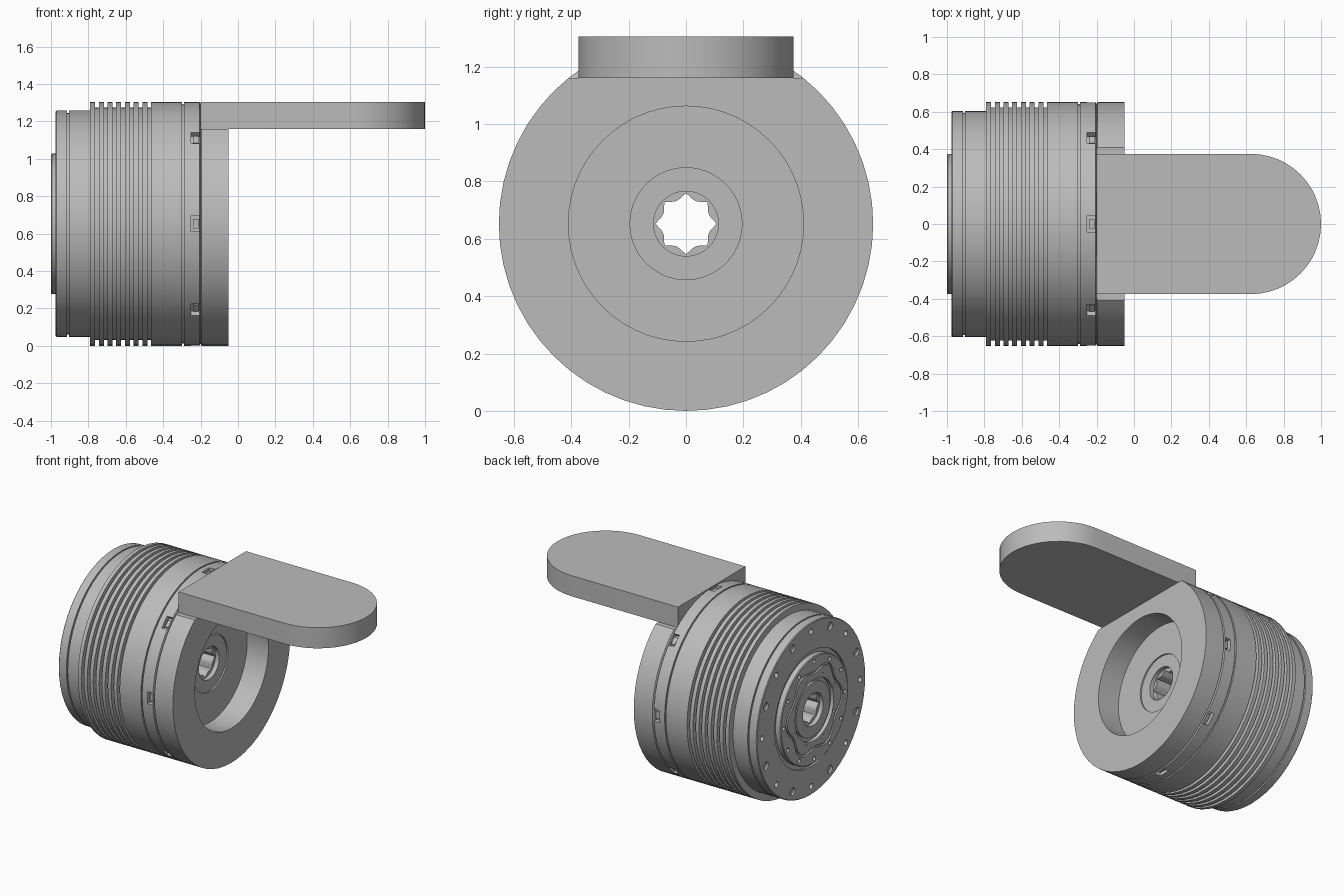
import bpy, bmesh
from math import sin, cos, pi, radians
from mathutils import Matrix, Vector

if "Cube" in bpy.data.objects:
    bpy.data.objects.remove(bpy.data.objects["Cube"])

R = 0.6525          # body radius, also the height of its axis
AXIS = Vector((0, 0, R))

metal = bpy.data.materials.new("plain grey metal")
metal.use_nodes = True
grey = (0.5, 0.5, 0.5, 1)
metal.diffuse_color = grey
metal.node_tree.nodes["Principled BSDF"].inputs["Base Color"].default_value = grey


def finish(bm, name):
    bmesh.ops.recalc_face_normals(bm, faces=bm.faces)
    mesh = bpy.data.meshes.new(name)
    bm.to_mesh(mesh)
    bm.free()
    mesh.materials.append(metal)
    obj = bpy.data.objects.new(name, mesh)
    bpy.context.collection.objects.link(obj)
    return obj


def turn(bm, profile, n):
    """Sweep a closed (x, radius) profile round the axis; radius may be a function of angle."""
    rings = []
    for x, r in profile:
        ring = []
        for i in range(n):
            a = 2 * pi * i / n
            rad = r(a) if callable(r) else r
            ring.append(bm.verts.new((x, rad * cos(a), R + rad * sin(a))))
        rings.append(ring)
    for k, ring in enumerate(rings):
        nxt = rings[(k + 1) % len(rings)]
        for i in range(n):
            j = (i + 1) % n
            bm.faces.new((ring[i], ring[j], nxt[j], nxt[i]))


def hole_circle(bm, count, radius, hole, x, depth, phase=0.0):
    """Cylinders along x, evenly spaced on a circle, centred on the face at x."""
    for i in range(count):
        a = 2 * pi * (i + phase) / count
        place = AXIS + Vector((x, radius * cos(a), radius * sin(a)))
        bmesh.ops.create_cone(bm, cap_ends=True, segments=16, radius1=hole, radius2=hole,
                              depth=2 * depth,
                              matrix=Matrix.Translation(place) @ Matrix.Rotation(pi / 2, 4, 'Y'))


def box(bm, lo, hi, turn_by=0.0):
    lo, hi = Vector(lo), Vector(hi)
    size = hi - lo
    bmesh.ops.create_cube(bm, size=1, matrix=Matrix.Translation(AXIS)
                          @ Matrix.Rotation(turn_by, 4, 'X')
                          @ Matrix.Translation((lo + hi) / 2) @ Matrix.Diagonal((*size, 1)))


def activate(obj):
    bpy.ops.object.select_all(action='DESELECT')
    obj.select_set(True)
    bpy.context.view_layer.objects.active = obj


def cut(obj, bm):
    cutter = finish(bm, "cutter")
    cutter.hide_render = True
    mod = obj.modifiers.new("cut", 'BOOLEAN')
    mod.operation, mod.solver, mod.object = 'DIFFERENCE', 'EXACT', cutter
    activate(obj)
    bpy.ops.object.modifier_apply(modifier=mod.name)
    bpy.data.objects.remove(cutter)


def smooth(obj):
    activate(obj)
    bpy.ops.object.shade_smooth_by_angle(angle=radians(30))


# Motor housing: stepped output face, rear collar, cooling fins, front band
BORE = 0.113
profile = [(-0.99, BORE), (-0.99, 0.19), (-0.975, 0.19), (-0.975, 0.215),
           (-1, 0.215), (-1, 0.37), (-0.995, 0.375), (-0.96, 0.375),
           (-0.96, 0.405), (-0.975, 0.405), (-0.975, 0.6), (-0.97, 0.605)]


def groove(x, width, r, depth):
    return [(x, r), (x, r - depth), (x + width, r - depth), (x + width, r)]


profile += groove(-0.913, 0.01, 0.605, 0.012)
profile += [(-0.79, 0.605), (-0.79, R)]
for i in range(7):
    profile += groove(-0.764 + 0.0465 * i, 0.02, R, 0.03)
profile += groove(-0.3, 0.01, R, 0.012)
profile += [(-0.206, R), (-0.2, R - 0.012), (-0.2, 0.41), (-0.215, 0.41),
            (-0.215, 0.195), (-0.225, 0.195), (-0.225, BORE)]
bm = bmesh.new()
turn(bm, profile, 56)
housing = finish(bm, "motor_housing")

# Eight slots round the front band
bm = bmesh.new()
for i in range(8):
    box(bm, (-0.25, -0.042, R - 0.035), (-0.206, 0.042, R + 0.05), i * pi / 4)
cut(housing, bm)

# Bolt holes, hub holes and the wavy groove in the output face
bm = bmesh.new()
hole_circle(bm, 8, 0.545, 0.019, -0.975, 0.04)
hole_circle(bm, 8, 0.545, 0.027, -0.975, 0.015, 0.5)
hole_circle(bm, 12, 0.341, 0.014, -1, 0.03)
hole_circle(bm, 8, 0.236, 0.01, -1, 0.03, 0.5)


def wave(offset):
    return lambda a: 0.285 + offset + 0.022 * cos(6 * a)


turn(bm, [(-1.02, wave(-0.008)), (-0.988, wave(-0.008)),
          (-0.988, wave(0.008)), (-1.02, wave(0.008))], 96)
cut(housing, bm)
smooth(housing)

# Pins lying in the slots
bm = bmesh.new()
for i in range(8):
    box(bm, (-0.24, -0.025, R - 0.05), (-0.212, 0.025, R - 0.015), i * pi / 4)
finish(bm, "slot_pins")

# Splined sleeve inside the bore
def spline(a):
    return 0.106 - 0.02 * abs(sin(4 * a))


bm = bmesh.new()
turn(bm, [(-0.96, BORE + 0.002), (-0.255, BORE + 0.002), (-0.255, spline), (-0.96, spline)], 64)
smooth(finish(bm, "splined_sleeve"))

# Front ring, flattened on top where the bracket sits
bm = bmesh.new()
turn(bm, [(-0.2, 0.41), (-0.2, R - 0.01), (-0.194, R), (-0.05, R), (-0.05, 0.41)], 56)
front_ring = finish(bm, "front_ring")
bm = bmesh.new()
box(bm, (-0.3, -1, 1.16 - R), (0.1, 1, 1))
cut(front_ring, bm)
smooth(front_ring)

# Mounting bracket: flat tab with a round end
HALF = 0.375
bm = bmesh.new()
outline = [(-0.2, HALF), (-0.2, -HALF)]
outline += [(1 - HALF + HALF * cos(a), HALF * sin(a))
            for a in (pi * (i / 24 - 0.5) for i in range(25))]
base = bm.faces.new([bm.verts.new((x, y, 1.16)) for x, y in outline])
top = bmesh.ops.extrude_face_region(bm, geom=[base])["geom"]
bmesh.ops.translate(bm, vec=(0, 0, 2 * R - 1.16),
                    verts=[v for v in top if isinstance(v, bmesh.types.BMVert)])
smooth(finish(bm, "mounting_bracket"))
